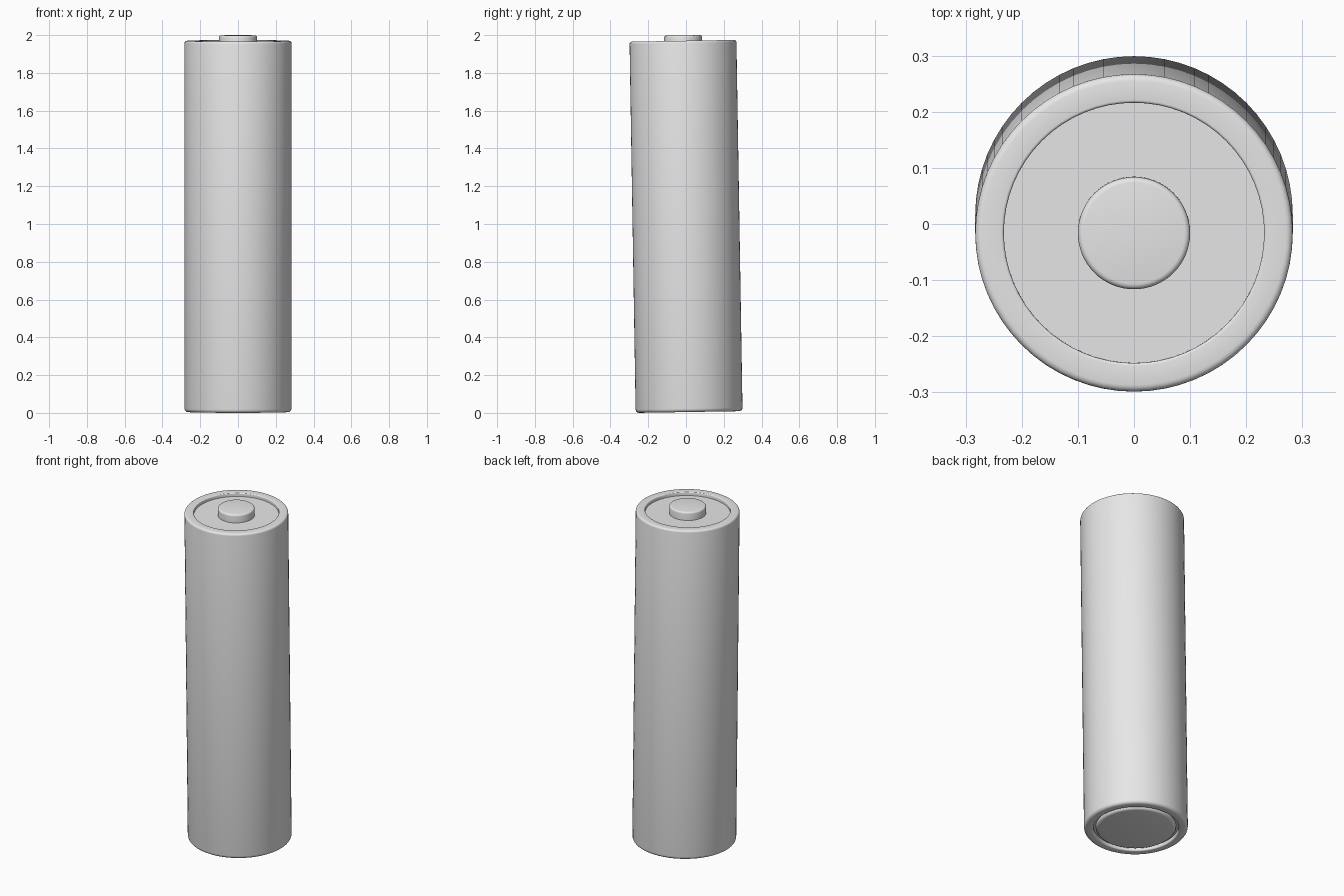
import bpy, bmesh, math
from mathutils import Matrix

cube = bpy.data.objects.get("Cube")
if cube:
    bpy.data.objects.remove(cube, do_unlink=True)

SIDES = 64
PLACE = Matrix.Translation((0, 0, 1)) @ Matrix.Rotation(math.radians(0.945), 4, "X")

grey = bpy.data.materials.new("plain grey")
grey.use_nodes = True
colour = (0.8, 0.8, 0.8, 1)
grey.diffuse_color = colour
grey.node_tree.nodes["Principled BSDF"].inputs["Base Color"].default_value = colour


def arc(r, z, radius, start, end, steps=4):
    """Profile points of a rounded corner centred on (r, z), angles in degrees."""
    angles = [math.radians(start + (end - start) * i / steps) for i in range(steps + 1)]
    return [(r + radius * math.cos(a), z + radius * math.sin(a)) for a in angles]


def lathe(name, profile):
    """Spin a (radius, height) profile, listed bottom to top, around the axis."""
    bm = bmesh.new()
    verts = [bm.verts.new((r, 0, z)) for r, z in profile]
    edges = [bm.edges.new(pair) for pair in zip(verts, verts[1:])]
    bmesh.ops.spin(bm, geom=verts + edges, cent=(0, 0, 0), axis=(0, 0, 1),
                   angle=math.tau, steps=SIDES, use_merge=True)
    bmesh.ops.remove_doubles(bm, verts=bm.verts, dist=1e-5)
    bmesh.ops.recalc_face_normals(bm, faces=bm.faces)
    bm.transform(PLACE)
    mesh = bpy.data.meshes.new(name)
    bm.to_mesh(mesh)
    bm.free()
    mesh.materials.append(grey)
    obj = bpy.data.objects.new(name, mesh)
    bpy.context.collection.objects.link(obj)
    bpy.ops.object.select_all(action="DESELECT")
    obj.select_set(True)
    bpy.context.view_layer.objects.active = obj
    bpy.ops.object.shade_smooth_by_angle(angle=math.radians(35))


# Casing: groove floor underneath, rounded rims, recessed plate on top
BOTTOM, TOP, R = -0.9955, 0.97, 0.283
casing = [(0, BOTTOM + 0.02), (0.232, BOTTOM + 0.02)]
casing += arc(0.24, BOTTOM + 0.008, 0.008, 180, 270)
casing += arc(R - 0.018, BOTTOM + 0.018, 0.018, -90, 0)
casing += arc(R - 0.012, TOP - 0.012, 0.012, 0, 90)
casing += arc(0.237, TOP - 0.005, 0.005, 90, 180)
casing += [(0.232, TOP - 0.02), (0, TOP - 0.02)]
lathe("casing", casing)

# Positive terminal: button with a softened edge
lathe("positive_terminal", [(0.1, TOP - 0.025)] + arc(0.09, 0.9885, 0.01, 0, 90) + [(0, 0.9985)])

# Negative terminal: disc with a rounded edge sitting in the bottom recess
lathe("negative_terminal",
      [(0, BOTTOM)] + arc(0.2, BOTTOM + 0.018, 0.018, -90, 0) + [(0.218, BOTTOM + 0.025)])
